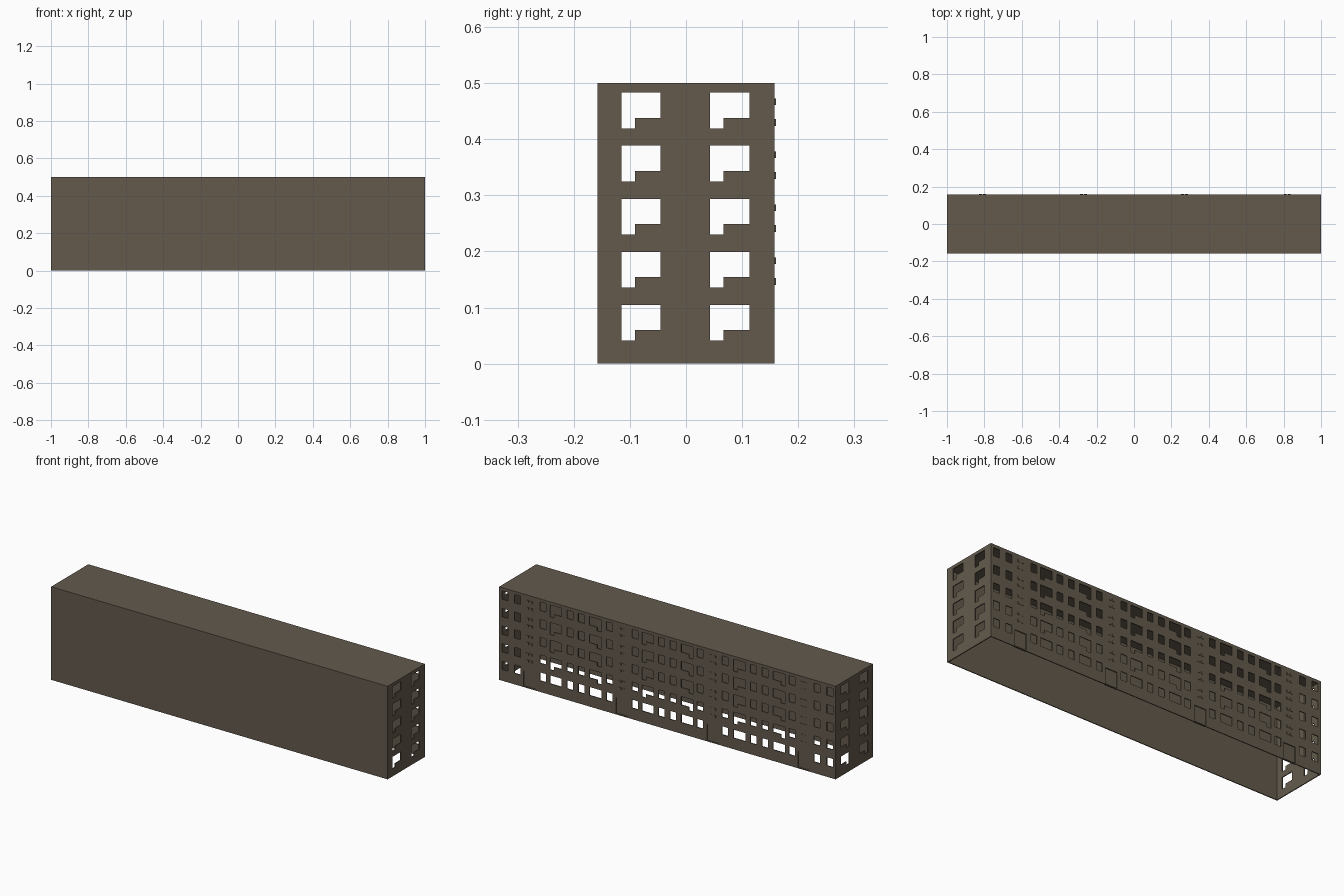
import bpy, bmesh
from mathutils import Vector

if "Cube" in bpy.data.objects:
    bpy.data.objects.remove(bpy.data.objects["Cube"], do_unlink=True)

# Concrete colour shared by every part
concrete = bpy.data.materials.new("brown_concrete")
concrete.use_nodes = True
COLOUR = (0.125, 0.102, 0.073, 1)
concrete.diffuse_color = COLOUR
concrete.node_tree.nodes["Principled BSDF"].inputs["Base Color"].default_value = COLOUR

X, Y, Z = Vector((1, 0, 0)), Vector((0, 1, 0)), Vector((0, 0, 1))
HALF_X, HALF_Y, HEIGHT, THICK = 1.0, 0.158, 0.5, 0.005
FLOOR_TOPS = [0.105 + 0.0945 * i for i in range(5)]


def steps(values):
    return sorted({round(v, 4) for v in values})


def panel(name, origin, u, v, width, height, holes=(), thick=THICK):
    """Flat wall centred on u, rising along v, with rectangular holes (u0, u1, v0, v1)."""
    us = steps([-width / 2, width / 2] + [c for h in holes for c in h[:2]])
    vs = steps([0, height] + [c for h in holes for c in h[2:]])
    bm = bmesh.new()
    grid = [[bm.verts.new(origin + u * a + v * b) for b in vs] for a in us]
    for i in range(len(us) - 1):
        for j in range(len(vs) - 1):
            a, b = (us[i] + us[i + 1]) / 2, (vs[j] + vs[j + 1]) / 2
            if any(h[0] < a < h[1] and h[2] < b < h[3] for h in holes):
                continue
            bm.faces.new((grid[i][j], grid[i + 1][j], grid[i + 1][j + 1], grid[i][j + 1]))
    bmesh.ops.delete(bm, geom=[p for p in bm.verts if not p.link_faces], context='VERTS')
    mesh = bpy.data.meshes.new(name)
    bm.to_mesh(mesh)
    bm.free()
    mesh.materials.append(concrete)
    obj = bpy.data.objects.new(name, mesh)
    bpy.context.collection.objects.link(obj)
    solid = obj.modifiers.new("thickness", 'SOLIDIFY')
    solid.thickness = thick
    solid.offset = -1
    return obj


def window(c, top, width=0.036):
    return (c - width / 2, c + width / 2, top - 0.045, top)


def balcony(c, top, side):
    """Wide window plus a narrow door leg on the given side."""
    edge = c + side * 0.035
    inner = edge - side * 0.024
    return [window(c, top, 0.07),
            (min(edge, inner), max(edge, inner), top - 0.064, top)]


# Blank front and roof
panel("front_wall", Y * -HALF_Y, X, Z, 2 * HALF_X, HEIGHT)
panel("roof", Vector((0, -HALF_Y, HEIGHT)), X, Y, 2 * HALF_X, 2 * HALF_Y)

# End walls with two columns of balcony openings, lined up through the block
for name, side in (("left_end_wall", 1), ("right_end_wall", -1)):
    holes = []
    for top in FLOOR_TOPS:
        for c in (-0.08, 0.078):
            holes += balcony(c * side, top, -side)
    panel(name, X * side * HALF_X, Y * side, Z, 2 * HALF_Y, HEIGHT, holes)

# Back wall: windows, balconies and stairwell doors
PLAIN = (0.965, 0.89, 0.74, 0.58, 0.512, 0.343, 0.193, 0.034)
BALCONIES = ((0.663, 1), (0.428, -1), (0.117, 1))
STAIRS = (-0.81, -0.27, 0.27, 0.82)
holes = []
for floor, top in enumerate(FLOOR_TOPS):
    for s in (-1, 1):
        holes += [window(s * c, top) for c in PLAIN]
        for c, leg in BALCONIES:
            if floor == 0:
                holes.append(window(s * c, top, 0.07))
            else:
                holes += balcony(s * c, top, s * leg)
DOOR_W, DOOR_H = 0.07, 0.09
holes += [(-x - DOOR_W / 2, -x + DOOR_W / 2, 0.005, DOOR_H) for x in STAIRS]
panel("back_wall", Y * HALF_Y, -X, Z, 2 * HALF_X, HEIGHT, holes)

# Recessed entrance doors and small stairwell vents
for x in STAIRS:
    panel("entrance_door", Vector((x, HALF_Y - THICK, 0)), -X, Z, DOOR_W + 0.004, DOOR_H + 0.002, thick=0.003)
    for top in FLOOR_TOPS[1:]:
        for drop in (0.022, 0.059):
            for dx in (-0.011, 0.011):
                panel("stair_vent", Vector((x + dx, HALF_Y + 0.002, top - drop)),
                      -X, Z, 0.014, 0.012, thick=0.002)
